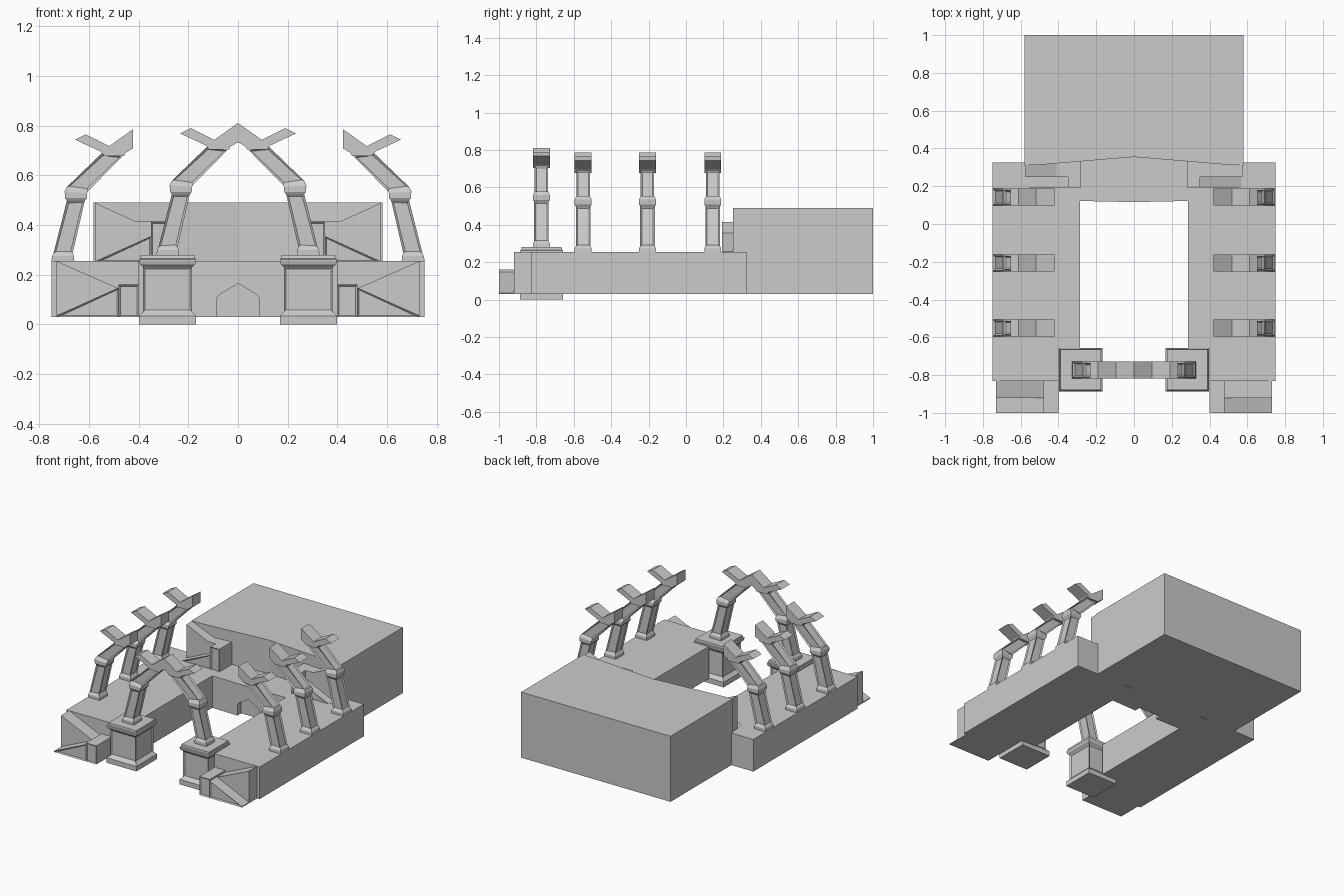
import bpy, bmesh
from mathutils import Vector

if "Cube" in bpy.data.objects:
    bpy.data.objects.remove(bpy.data.objects["Cube"])


def finish(name, bm, mirror=True):
    bmesh.ops.recalc_face_normals(bm, faces=bm.faces[:])
    me = bpy.data.meshes.new(name)
    bm.to_mesh(me)
    bm.free()
    ob = bpy.data.objects.new(name, me)
    bpy.context.collection.objects.link(ob)
    if mirror:
        ob.modifiers.new("Mirror", "MIRROR").use_mirror_merge = False
    return ob


def inset(bm, faces, t=0.01, d=0.008):
    bmesh.ops.recalc_face_normals(bm, faces=bm.faces[:])
    if faces:
        bmesh.ops.inset_individual(bm, faces=faces, thickness=t, depth=-d)


def prism(name, pts, a, b, axis="z", mirror=True, panel=False):
    """Extrude a profile from a to b along y or z; optionally panel the front."""
    bm = bmesh.new()

    def co(p, h):
        return (p[0], p[1], h) if axis == "z" else (p[0], h, p[1])
    lo = [bm.verts.new(co(p, a)) for p in pts]
    hi = [bm.verts.new(co(p, b)) for p in pts]
    front = bm.faces.new(lo)
    bm.faces.new(hi[::-1])
    n = len(pts)
    for i in range(n):
        j = (i + 1) % n
        bm.faces.new((lo[i], lo[j], hi[j], hi[i]))
    if panel:
        inset(bm, [front])
    return finish(name, bm, mirror)


def loft(name, rings, panels=(), mirror=True):
    """Skin a stack of four-cornered rings; panel the sides of chosen segments."""
    bm = bmesh.new()
    vs = [[bm.verts.new(p) for p in r] for r in rings]
    bm.faces.new(vs[0])
    bm.faces.new(vs[-1])
    chosen = []
    for k in range(len(vs) - 1):
        for i in range(4):
            j = (i + 1) % 4
            f = bm.faces.new((vs[k][i], vs[k][j], vs[k + 1][j], vs[k + 1][i]))
            if k in panels:
                chosen.append(f)
    inset(bm, chosen, 0.012, 0.007)
    return finish(name, bm, mirror)


def rect(x0, x1, y0, y1, z):
    return [(x0, y0, z), (x1, y0, z), (x1, y1, z), (x0, y1, z)]


# Main masses: rear hall, side wings and the bridge between the wings
prism("rear_hall", [(-.58, 1), (-.58, .31), (-.48, .315), (0, .355),
                    (.48, .315), (.58, .31), (.58, 1)], .03, .49, mirror=False)
prism("side_wing", [(.285, .325), (.285, -.66), (.40, -.66), (.40, -.83),
                    (.75, -.83), (.75, .325)], .03, .255)
bridge = prism("bridge", [(-.285, .36), (-.285, .122), (0, .116), (.285, .122),
                          (.285, .36)], .03, .255, mirror=False)

# Pointed doorway cut into the bridge
cutter = prism("doorway_cutter", [(-.087, 0), (-.087, .105), (-.075, .12), (0, .165),
                                  (.075, .12), (.087, .105), (.087, 0)],
               .05, .16, "y", mirror=False)
cutter.hide_render = True
cutter.hide_set(True)
cut = bridge.modifiers.new("Doorway", "BOOLEAN")
cut.object = cutter
cut.solver = "EXACT"

# Front switchback ramps: landing, lower flight outward, upper flight behind
prism("front_landing", [(.40, .03), (.48, .03), (.48, .16), (.40, .16)],
      -1, -.825, "y", panel=True)
prism("front_lower_ramp", [(.48, .03), (.73, .03), (.73, .036), (.48, .148)],
      -1, -.92, "y", panel=True)
prism("front_upper_ramp", [(.48, .03), (.73, .03), (.73, .255), (.48, .145)],
      -.92, -.825, "y")

# Rear switchback ramps up to the hall roof
prism("rear_landing", [(.28, .25), (.35, .25), (.35, .414), (.28, .414)],
      .192, .34, "y", panel=True)
prism("rear_lower_ramp", [(.35, .25), (.57, .25), (.57, .256), (.35, .355)],
      .192, .25, "y", panel=True)
prism("rear_upper_ramp", [(.35, .25), (.575, .25), (.575, .489), (.41, .414),
                          (.35, .414)], .25, .34, "y")

# Gate pedestals with moulded base and cap
steps = [(0, 0), (.035, 0), (.05, .016), (.232, .016), (.242, .004),
         (.255, 0), (.262, 0), (.266, .006), (.28, .008)]
loft("pedestal", [rect(.168 + i, .398 - i, -.887 + i, -.657 - i, z)
                  for z, i in steps], panels=(2,))


# Bent ribs: each ring is left x, left z, right x, right z, half depth
RINGS = [(.658, .25, .75, .25, .045), (.659, .275, .748, .275, .045),
         (.665, .285, .742, .285, .039), (.616, .498, .688, .498, .039),
         (.608, .508, .695, .508, .045), (.607, .528, .697, .535, .045),
         (.604, .535, .688, .553, .036), (.466, .675, .546, .69, .036)]
# Cradle at the top of each rib
CRADLE = [(.655, .743), (.612, .764), (.518, .717), (.422, .785), (.422, .708),
          (.452, .69), (.458, .678), (.538, .678), (.552, .695)]


def rib(name, y, dx=0.0, dz=0.0):
    rings = [[(a - dx, y - h, b + dz), (c - dx, y - h, d + dz),
              (c - dx, y + h, d + dz), (a - dx, y + h, b + dz)]
             for a, b, c, d, h in RINGS]
    loft(name, rings, panels=(2, 6))
    prism(name + "_cradle", [(x - dx, z + dz) for x, z in CRADLE],
          y - .045, y + .045, "y")


for i, y in enumerate((.143, -.206, -.55)):
    rib("wing_rib_%d" % (i + 1), y)
rib("gate_rib", -.773, .422, .025)
